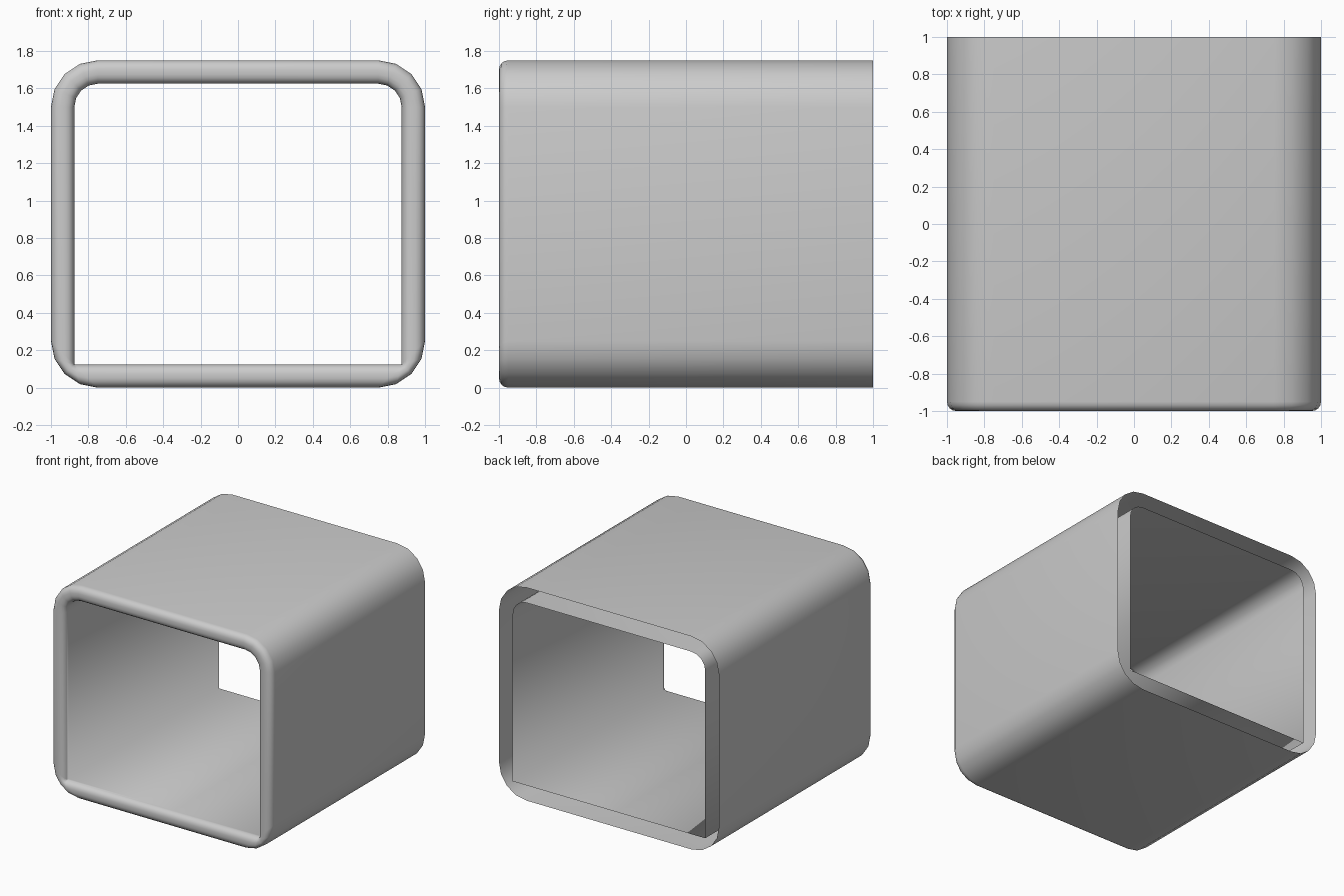
import bpy, bmesh, math

if "Cube" in bpy.data.objects:
    bpy.data.objects.remove(bpy.data.objects["Cube"])

SEG = 4            # sides per rounded corner
WALL = 0.125       # gap between outer and inner skins
LIP = 0.05         # rounding radius of the front rim


def ring(half_w, z0, z1, r_bottom, r_top):
    """Rounded rectangle in x/z, starting at the lower right corner."""
    pts = []
    corners = [(1, -1, 270, r_bottom), (1, 1, 0, r_top),
               (-1, 1, 90, r_top), (-1, -1, 180, r_bottom)]
    for sx, sz, start, r in corners:
        cx = sx * (half_w - r)
        cz = z1 - r if sz > 0 else z0 + r
        for i in range(SEG + 1):
            a = math.radians(start + 90 * i / SEG)
            pts.append((cx + r * math.cos(a), cz + r * math.sin(a)))
    return pts


outer = ring(1.0, 0.0, 1.75, 0.25, 0.25)
inner = ring(1.0 - WALL, WALL, 1.75 - WALL, 0.0, 0.125)

# Wall section (depth into wall, y): outer skin, rounded rim, inner skin; back left open
section = [(0, 1)]
for i in range(SEG + 1):
    a = math.pi / 2 * i / SEG
    section.append((LIP * (1 - math.cos(a)), -1 + LIP * (1 - math.sin(a))))
section += [(WALL - t, y) for t, y in reversed(section)]

# Loft the section around the rounded rectangle
bm = bmesh.new()
loops = []
for t, y in section:
    f = t / WALL
    loops.append([bm.verts.new((a[0] + (b[0] - a[0]) * f, y, a[1] + (b[1] - a[1]) * f))
                  for a, b in zip(outer, inner)])
n = len(outer)
for la, lb in zip(loops, loops[1:]):
    for i in range(n):
        j = (i + 1) % n
        bm.faces.new((la[i], la[j], lb[j], lb[i]))
bmesh.ops.remove_doubles(bm, verts=bm.verts[:], dist=0.0005)
bm.normal_update()

# Make the skin face outward
top = max(bm.faces, key=lambda f: f.calc_center_median().z)
if top.normal.z < 0:
    bmesh.ops.reverse_faces(bm, faces=bm.faces[:])
for face in bm.faces:
    face.smooth = True

mesh = bpy.data.meshes.new("housing_shell")
bm.to_mesh(mesh)
bm.free()
bpy.context.collection.objects.link(bpy.data.objects.new("housing_shell", mesh))
